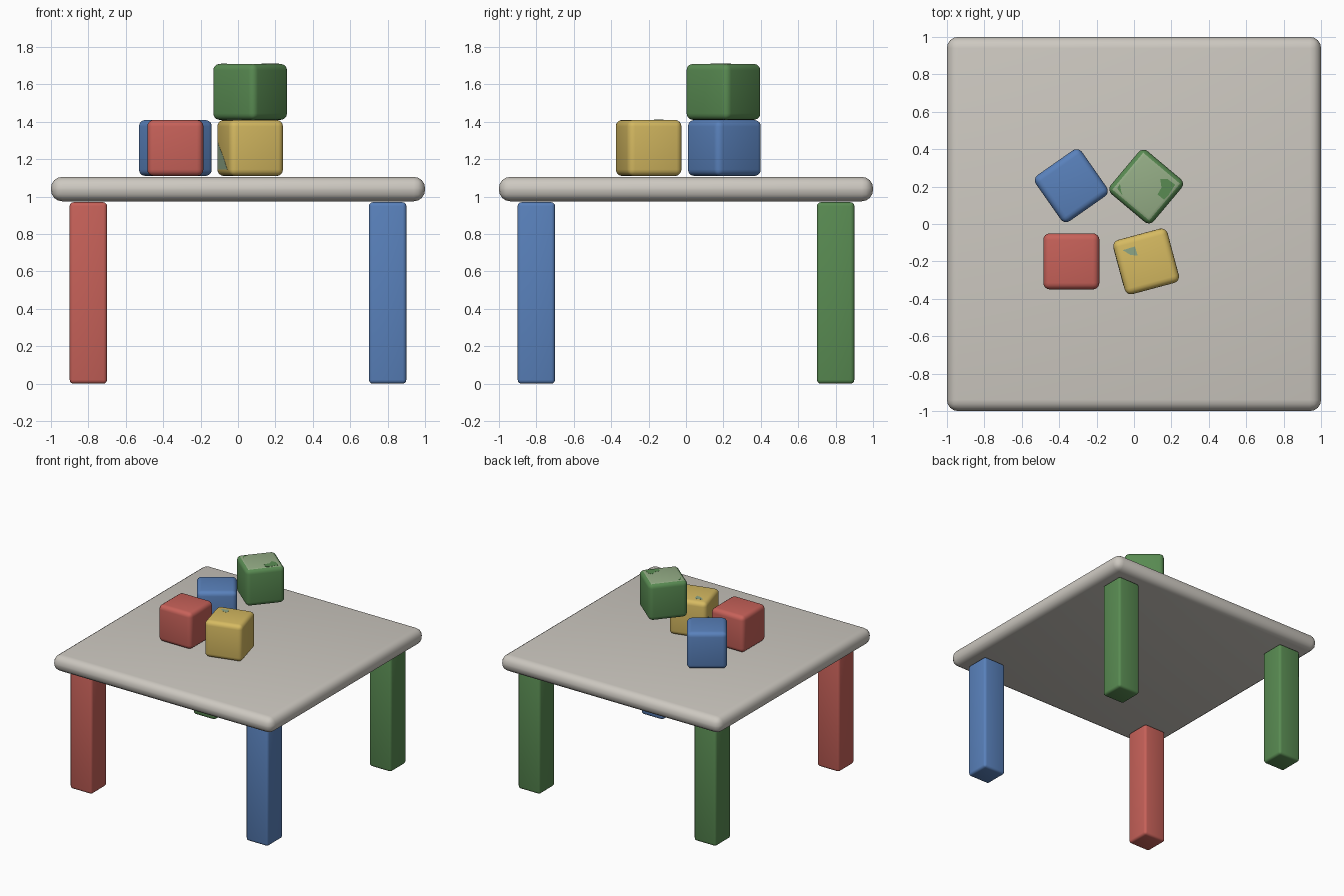
import bpy
import bmesh
from math import radians, cos, sin
from mathutils import Matrix, Vector

old = bpy.data.objects.get("Cube")
if old:
    bpy.data.objects.remove(old, do_unlink=True)


def material(name, rgb):
    m = bpy.data.materials.new(name)
    m.use_nodes = True
    colour = (*rgb, 1)
    m.diffuse_color = colour
    m.node_tree.nodes["Principled BSDF"].inputs["Base Color"].default_value = colour
    return m


stone = material("warm grey", (.61, .58, .53))
red = material("brick red", (.57, .12, .10))
blue = material("denim blue", (.10, .22, .50))
green = material("leaf green", (.10, .26, .085))
yellow = material("mustard yellow", (.67, .49, .12))
pale = material("pale green", (.30, .42, .24))
sage = material("sage", (.27, .38, .24))


def add_object(name, bm, *mats):
    bm.normal_update()
    mesh = bpy.data.meshes.new(name)
    bm.to_mesh(mesh)
    bm.free()
    for m in mats:
        mesh.materials.append(m)
    obj = bpy.data.objects.new(name, mesh)
    bpy.context.collection.objects.link(obj)
    return obj


def rounded_box(name, centre, size, bevel, segments, *mats, turn=0):
    """Box with rounded edges; a second material goes on its flat top."""
    bm = bmesh.new()
    bmesh.ops.create_cube(bm, size=1)
    bmesh.ops.scale(bm, vec=size, verts=bm.verts)
    bmesh.ops.bevel(bm, geom=bm.edges[:], offset=bevel, segments=segments,
                    profile=0.5, affect='EDGES')
    bm.normal_update()
    for f in bm.faces:
        f.smooth = True
        if len(mats) > 1 and f.normal.z > 0.95:
            f.material_index = 1
    obj = add_object(name, bm, *mats)
    obj.location = centre
    obj.rotation_euler.z = radians(turn)
    return obj


def plate(name, points, mat, lift):
    """Thin painted patch through the given points, raised along lift."""
    bm = bmesh.new()
    face = bm.faces.new([bm.verts.new(p) for p in points])
    out = bmesh.ops.extrude_face_region(bm, geom=[face])
    top = [v for v in out["geom"] if isinstance(v, bmesh.types.BMVert)]
    bmesh.ops.translate(bm, vec=lift, verts=top)
    bmesh.ops.recalc_face_normals(bm, faces=bm.faces[:])
    return add_object(name, bm, mat)


# Table top and legs
rounded_box("table_top", (0, 0, 1.04), (2, 2, .13), .06, 4, stone)
for name, x, y, mat in (("front_right_leg", -.8, -.8, red),
                        ("front_left_leg", .8, -.8, blue),
                        ("back_left_leg", .8, .8, green),
                        ("back_right_leg", -.8, .8, green)):
    rounded_box(name, (x, y, .485), (.2, .2, .97), .02, 3, mat)

# Toy blocks
block = (.3, .3, .3)
rounded_box("red_block", (-.335, -.2, 1.26), block, .035, 4, red)
rounded_box("blue_block", (-.335, .205, 1.26), block, .035, 4, blue, turn=35)
rounded_box("yellow_block", (.065, -.2, 1.26), block, .035, 4, yellow, turn=15)
rounded_box("green_block", (.065, .2, 1.56), block, .035, 4, green, pale, turn=50)

# Painted patches on the green block's top
for name, outline in (
        ("green_patch_left", ((.14, .24), (.18, .24), (.22, .21), (.185, .155),
                              (.16, .13), (.126, .158), (.147, .195))),
        ("green_patch_right", ((-.09, .19), (-.075, .215), (-.07, .18),
                               (-.06, .15)))):
    plate(name, [(x, y, 1.709) for x, y in outline], green, (0, 0, .002))

# Painted patches on the yellow block's top and right side
plate("sage_patch_top", [(-.06, -.14, 1.409), (.005, -.12, 1.409),
                         (.02, -.17, 1.409), (-.02, -.165, 1.409)],
      sage, (0, 0, .002))
turn = Matrix.Translation((.065, -.2, 1.26)) @ Matrix.Rotation(radians(15), 4, 'Z')
side = [turn @ Vector((-.149, y, z)) for y, z in
        ((.11, .03), (.11, -.115), (-.09, -.115), (-.01, -.05))]
plate("sage_patch_side", side, sage, (-.002 * cos(radians(15)), -.002 * sin(radians(15)), 0))
